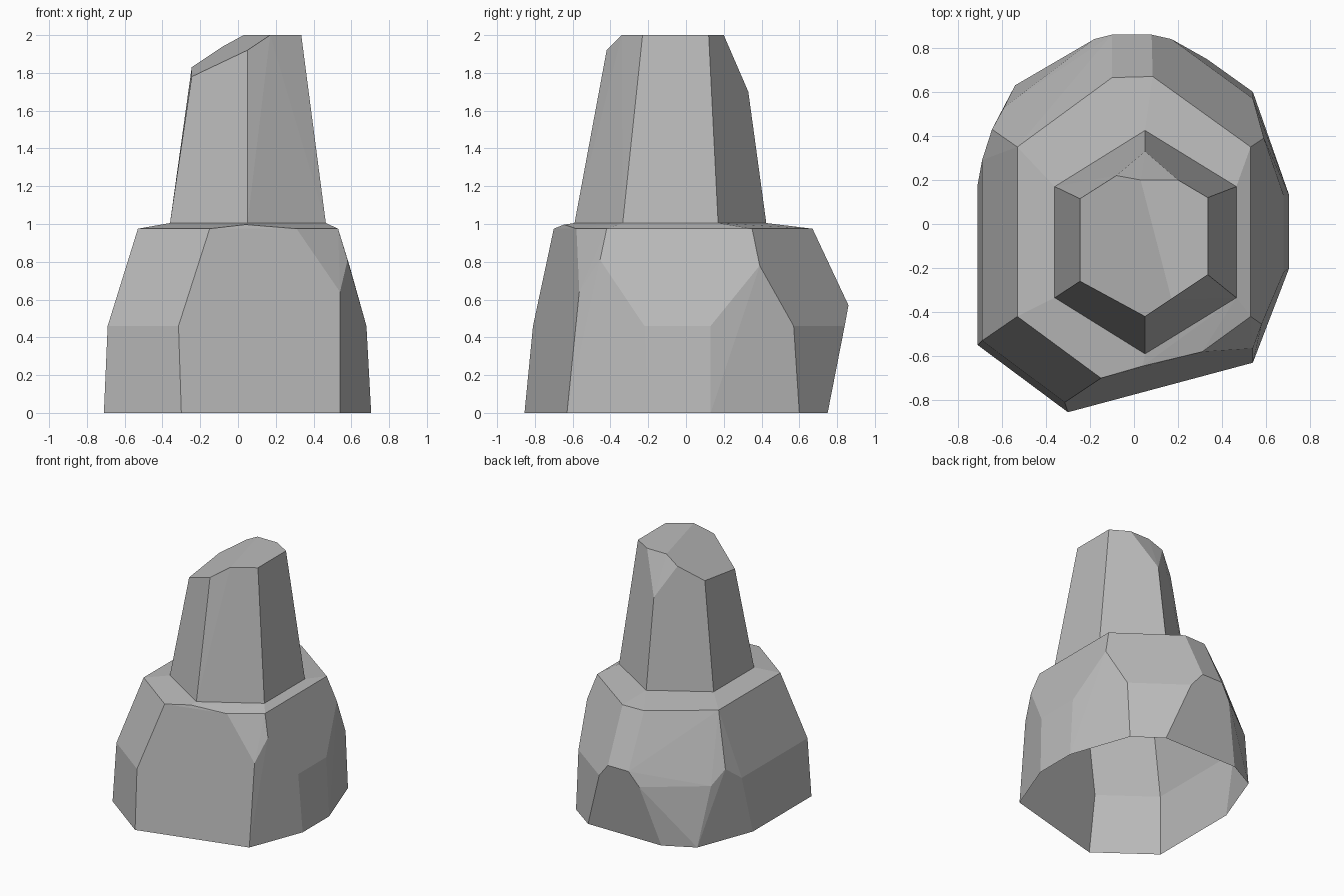
import bpy
import bmesh
from math import radians

# Remove the default cube only
default_cube = bpy.data.objects.get("Cube")
if default_cube:
    bpy.data.objects.remove(default_cube, do_unlink=True)


def make_material(name, colour):
    material = bpy.data.materials.new(name)
    material.use_nodes = True
    material.diffuse_color = colour
    material.node_tree.nodes["Principled BSDF"].inputs["Base Color"].default_value = colour
    return material


def at_height(z, *outline):
    """Lift a plan outline to one height."""
    return [(x, y, z) for x, y in outline]


def chiselled_shell(name, corners, is_open, material):
    """Wrap the corners in a faceted convex rock and remove its open ends."""
    bm = bmesh.new()
    for corner in corners:
        bm.verts.new(corner)
    hull = bmesh.ops.convex_hull(bm, input=bm.verts[:], use_existing_faces=False)
    inner = {item for key in ("geom_interior", "geom_unused") for item in hull[key]
             if isinstance(item, bmesh.types.BMVert)}
    bmesh.ops.delete(bm, geom=list(inner), context="VERTS")
    bmesh.ops.recalc_face_normals(bm, faces=bm.faces[:])

    # Merge nearly coplanar triangles into broad facets
    bmesh.ops.dissolve_limit(bm, angle_limit=radians(2), verts=bm.verts[:], edges=bm.edges[:])
    bm.normal_update()
    ends = [face for face in bm.faces if is_open(face)]
    bmesh.ops.delete(bm, geom=ends, context="FACES")

    mesh = bpy.data.meshes.new(name)
    bm.to_mesh(mesh)
    bm.free()
    mesh.materials.append(material)
    rock = bpy.data.objects.new(name, mesh)
    bpy.context.collection.objects.link(rock)
    return rock


stone = make_material("grey stone", (0.5, 0.5, 0.5, 1))

# Six-sided seam where the pillar meets the boulder
shoulder = 1.005
seam = at_height(shoulder, (.05, -.59), (.465, -.335), (.465, .17),
                 (.05, .425), (-.36, .17), (-.36, -.335))

# Boulder: ground outline, waist, back bulge, chipped corners and sloping shoulder
boulder = seam + at_height(
    0, (-.71, -.55), (-.3, -.855), (.54, -.63), (.705, -.2), (.705, .13),
    (.54, .6), (.33, .75), (-.31, .75), (-.54, .63), (-.71, .18))
boulder += at_height(
    .46, (-.69, -.53), (-.315, -.81), (.68, -.22), (.68, .13), (.54, .57),
    (.17, .84), (-.18, .84), (-.59, .53), (-.69, .29))
boulder += at_height(.57, (-.1, .86), (.08, .86), (-.645, .43))
boulder += [(.54, -.565, .64), (.58, -.455, .81), (.59, .39, .78)]
boulder += at_height(
    .975, (-.53, -.42), (-.15, -.7), (.31, -.58), (.53, -.42),
    (.53, .35), (.085, .67), (-.1, .665), (-.53, .35))
boulder.append((.04, -.645, .997))

# Pillar: tapered hexagon with a slanted left top and a chipped back corner
pillar = seam + at_height(
    2, (.17, -.34), (.335, -.23), (.335, .12), (.2, .2), (.03, .2))
pillar += [(-.245, -.26, 1.78), (-.245, .115, 1.83), (.05, -.42, 1.92),
           (-.08, .22, 1.94), (.05, .33, 1.7)]


def on_seam(face):
    return all(abs(v.co.z - shoulder) < .001 for v in face.verts)


def boulder_end(face):
    return on_seam(face) or all(v.co.z < .001 for v in face.verts)


chiselled_shell("boulder_base", boulder, boulder_end, stone)
chiselled_shell("rock_pillar", pillar, on_seam, stone)
